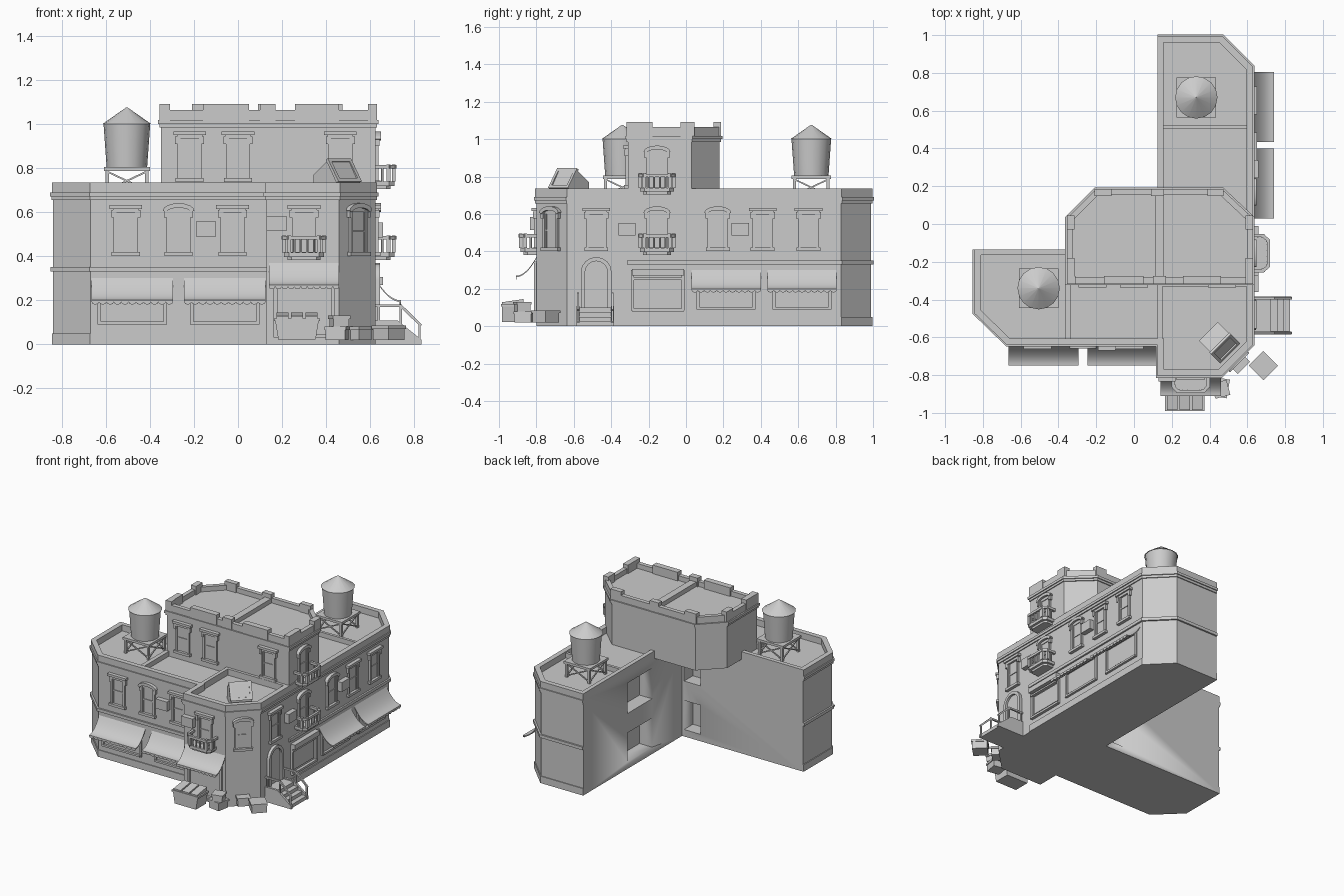
import bpy, bmesh
from math import sin, cos, pi, radians
from mathutils import Matrix, Vector

if "Cube" in bpy.data.objects:
    bpy.data.objects.remove(bpy.data.objects["Cube"])

GREY = bpy.data.materials.new("plain_grey")
GREY.use_nodes = True
GREY.diffuse_color = (0.6, 0.6, 0.6, 1)
GREY.node_tree.nodes["Principled BSDF"].inputs["Base Color"].default_value = (0.6, 0.6, 0.6, 1)


class Part:
    """Collects solids in a local frame: u along a wall, d outward from it, z up."""
    def __init__(self, name, x=0, y=0, angle=0, z=0):
        self.name, self.bm = name, bmesh.new()
        self.m = Matrix.Translation((x, y, z)) @ Matrix.Rotation(radians(angle), 4, 'Z')

    def slab(self, pts, vec):
        a = [self.bm.verts.new(self.m @ Vector(p)) for p in pts]
        b = [self.bm.verts.new(self.m @ (Vector(p) + Vector(vec))) for p in pts]
        self.bm.faces.new(a)
        self.bm.faces.new(b[::-1])
        for i in range(len(a)):
            j = (i + 1) % len(a)
            self.bm.faces.new((a[i], b[i], b[j], a[j]))

    def box(self, u0, u1, d0, d1, z0, z1):
        self.slab([(u0, -d0, z0), (u1, -d0, z0), (u1, -d1, z0), (u0, -d1, z0)], (0, 0, z1 - z0))

    def flat(self, pts, z0, z1):
        self.slab([(x, y, z0) for x, y in pts], (0, 0, z1 - z0))

    def upright(self, pts, d0, d1):
        self.slab([(u, -d0, z) for u, z in pts], (0, d0 - d1, 0))

    def side(self, pts, u0, u1):
        self.slab([(u0, -d, z) for d, z in pts], (u1 - u0, 0, 0))

    def turned(self, r0, r1, z0, z1, n=16, u=0, d=0):
        mat = self.m @ Matrix.Translation((u, -d, (z0 + z1) / 2))
        bmesh.ops.create_cone(self.bm, cap_ends=True, segments=n, radius1=r0, radius2=r1,
                              depth=z1 - z0, matrix=mat)

    def rod(self, p, q, r):
        p, q = (Vector((a, -b, c)) for a, b, c in (p, q))
        turn = (q - p).to_track_quat('Z', 'Y').to_matrix().to_4x4()
        mat = self.m @ Matrix.Translation((p + q) / 2) @ turn @ Matrix.Rotation(pi / 4, 4, 'Z')
        bmesh.ops.create_cone(self.bm, cap_ends=True, segments=4, radius1=r * 1.4,
                              radius2=r * 1.4, depth=(q - p).length, matrix=mat)

    def done(self):
        bmesh.ops.recalc_face_normals(self.bm, faces=self.bm.faces)
        me = bpy.data.meshes.new(self.name)
        self.bm.to_mesh(me)
        self.bm.free()
        me.materials.append(GREY)
        me.shade_smooth()
        me.set_sharp_from_angle(angle=radians(30))
        ob = bpy.data.objects.new(self.name, me)
        bpy.context.collection.objects.link(ob)
        return ob


def offset(path, dist, closed=False):
    """Mitred outward offset of a counter-clockwise path."""
    n, out = len(path), []
    for i, p in enumerate(path):
        p, norms = Vector(p), []
        for a, b in ((i - 1, i), (i, i + 1)):
            if closed or (a >= 0 and b < n):
                e = (Vector(path[b % n]) - Vector(path[a % n])).normalized()
                norms.append(Vector((e.y, -e.x)))
        s = (norms[0] + norms[-1]).normalized()
        out.append(tuple(p + s * dist / s.dot(norms[0])))
    return out


def band(part, path, z0, z1, d):
    part.flat(list(path) + offset(path, d)[::-1], z0, z1)


def parapet(part, path, z0, z1, t):
    inner = offset(path, -t, True)
    for i in range(len(path)):
        j = (i + 1) % len(path)
        part.flat([path[i], path[j], inner[j], inner[i]], z0, z1)


# Main two-storey block
left = [(-.84, -.135), (-.84, -.47), (-.67, -.635), (.13, -.635)]
tower = [(.13, -.635), (.13, -.80), (.46, -.80), (.625, -.635), (.625, -.315)]
right = [(.625, -.315), (.625, .83), (.465, .99), (.125, .99)]
plan = left + tower[1:-1] + right[1:] + [(.125, -.135)]
p = Part("main_walls")
p.flat(plan, 0, .69)
walls = p.done()
p = Part("recess_cutter")
for z0, z1 in ((.05, .26), (.4, .62)):
    p.box(.05, .225, -.49, -.21, z0, z1)
    p.box(-.02, .11, .05, .235, z0, z1)
cutter = p.done()
cutter.hide_render = True
mod = walls.modifiers.new("rear_recesses", 'BOOLEAN')
mod.object, mod.operation, mod.solver = cutter, 'DIFFERENCE', 'EXACT'
bpy.context.view_layer.objects.active = walls
bpy.ops.object.modifier_apply(modifier=mod.name)
bpy.data.objects.remove(cutter)

p = Part("roof_parapet")
parapet(p, plan, .69, .735, .03)
p.box(-.365, -.335, .31, .62, .69, .725)
p.box(.125, .15, .31, .64, .69, .735)
p.box(.14, .61, .305, .33, .69, .735)
p.box(.14, .61, -.525, -.505, .69, .725)
p.done()
p = Part("wall_trim")
for path in (left, right):
    band(p, path, 0, .05, .006)
    band(p, path, .33, .352, .012)
for path in (left, tower, right):
    band(p, path, .655, .672, .007)
    band(p, path, .672, .69, .014)
    band(p, path, .69, .735, .006)
p.done()

# Third storey with stepped parapet
upper = [(-.35, .03), (-.35, -.31), (.625, -.31), (.625, .03), (.465, .18), (-.2, .18)]
p = Part("upper_walls")
p.flat(upper, .68, 1.03)
p.done()
p = Part("upper_trim")
p.flat(offset(upper, .007, True), .985, 1.0)
p.flat(offset(upper, .014, True), 1.0, 1.018)
parapet(p, offset(upper, .004, True), 1.018, 1.065, .03)
p.box(.11, .16, -.17, .30, 1.02, 1.062)
for u0, u1 in ((-.355, -.31), (-.16, .05), (.10, .17), (.26, .46), (.59, .63)):
    p.box(u0, u1, .275, .318, 1.018, 1.092)
for u0, u1 in ((-.21, -.12), (.09, .16), (.39, .475)):
    p.box(u0, u1, -.186, -.148, 1.018, 1.092)
for u0, u1 in ((-.356, -.315), (.59, .631)):
    p.box(u0, u1, .18, .318, 1.018, 1.092)
    p.box(u0, u1, -.045, .03, 1.018, 1.092)
p.done()


# Windows, each on its own wall frame
def arc(w, z, rise, n=8):
    return [(-w * cos(pi * i / n), z + rise * sin(pi * i / n)) for i in range(n + 1)]


def window(name, x, y, angle, z=.41, arched=False):
    p = Part(name, x, y, angle, z)
    p.box(-.042, .042, 0, .003, .01, .2)
    for s in (-1, 1):
        a, b = sorted((s * .055, s * .042))
        p.box(a, b, 0, .014, 0, .2)
        a, b = sorted((s * .042, s * .035))
        p.box(a, b, 0, .008, .01, .2)
        a, b = sorted((s * .066, s * .05))
        p.box(a, b, 0, .018, .165, .2)
    p.box(-.042, .042, 0, .008, .1, .108)
    p.box(-.064, .064, 0, .022, -.008, .01)
    if arched:
        p.upright(arc(.072, .197, .034) + arc(.055, .19, .02)[::-1], 0, .024)
        p.upright(arc(.055, .19, .02), 0, .008)
    else:
        p.box(-.058, .058, 0, .016, .188, .205)
        p.box(-.074, .074, 0, .026, .205, .222)
    p.done()


for x, a in ((-.51, False), (-.27, True), (-.025, False)):
    window("front_window", x, -.635, 0, arched=a)
for x in (-.22, 0, .465):
    window("upper_window", x, -.31, 0, .745)
for y, a in ((-.48, False), (-.155, True), (.17, True), (.41, False), (.655, False)):
    window("side_window", .625, y, 90, arched=a)
window("upper_side_window", .625, -.155, 90, .735, True)
window("tower_window", .30, -.80, 0)
window("corner_window", .5425, -.7175, 45, arched=True)


# Balconies
def balcony(x, y, angle, z):
    p = Part("balcony", x, y, angle, z)
    rim = [(-.1, 0), (-.1, -.065), (-.075, -.092), (.075, -.092), (.1, -.065), (.1, 0)]
    p.flat([(u * .75, v * .75) for u, v in rim], -.005, .01)
    p.flat([(u * .9, v * .93) for u, v in rim], .01, .03)
    band(p, [(u * .85, v * .85) for u, v in rim], .088, .105, .017)
    for u, v in rim[1:-1]:
        p.box(u * .9 - .009, u * .9 + .009, -v * .9 - .009, -v * .9 + .009, .03, .108)
    for u in (-.045, -.015, .015, .045):
        p.turned(.006, .006, .03, .09, 6, u, .083)
    for s in (-1, 1):
        p.turned(.006, .006, .03, .09, 6, s * .09, .03)
    p.done()


balcony(.30, -.80, 0, .387)
balcony(.625, -.155, 90, .387)
balcony(.625, -.155, 90, .71)

# Wall boxes between the windows
for x, y, ang, z in ((-.145, -.635, 0, .49), (.175, -.80, 0, .515),
                     (.625, -.315, 90, .485), (.625, .29, 90, .485)):
    p = Part("wall_box", x, y, ang, z)
    p.box(-.046, .046, 0, .035, 0, .068)
    p.done()


# Awnings with scalloped valances above shop windows
def shop(x, y, angle, w, top=.30, reach=.115, sill=.09):
    p = Part("awning", x, y, angle, top)
    curve = [(reach * t / 8, -.1 * (1 - (1 - t / 8) ** 2)) for t in range(9)]
    p.side(curve + [(d, z - .008) for d, z in curve[::-1]], -w, w)
    edge, n = [(-w, -.1), (w, -.1)], 11
    for i in range(n):
        c, r = w - (2 * i + 1) * w / n, w / n
        edge += [(c + r * cos(a * pi / 4), -.108 - .012 * sin(a * pi / 4)) for a in range(4)]
    p.upright(edge + [(-w, -.108)], reach - .005, reach)
    p.done()
    p = Part("shop_window", x, y, angle)
    a = w * .81
    p.box(-a, a, 0, .016, sill, sill + .014)
    p.box(-a, a, 0, .012, top - .04, top - .025)
    for s in (-1, 1):
        p.box(s * a - .008, s * a + .008, 0, .012, sill, top - .03)
    p.box(-a * .9, a * .9, 0, .004, sill + .025, top - .04)
    p.done()


shop(-.48, -.635, 0, .185)
shop(-.06, -.635, 0, .185)
shop(.30, -.80, 0, .16, .37, .11, .03)
shop(.625, .215, 90, .185)
shop(.625, .62, 90, .185)

# Shuttered shop front
p = Part("shutter", .625, -.15, 90)
for s in (-1, 1):
    p.box(s * .135 - .008, s * .135 + .008, 0, .014, .085, .3)
p.box(-.14, .14, 0, .035, .27, .305)
p.box(-.14, .14, 0, .02, .248, .26)
p.box(-.14, .14, 0, .02, .08, .095)
p.box(-.115, .115, 0, .006, .11, .24)
p.done()

# Arched door, steps and railings
p = Part("arched_door", .625, -.48, 90)
p.upright([(-.082, .1)] + arc(.082, .29, .08) + [(.082, .1), (.06, .1)]
          + arc(.06, .29, .058)[::-1] + [(-.06, .1)], 0, .02)
p.upright([(-.06, .1)] + arc(.06, .29, .058) + [(.06, .1)], 0, .005)
p.done()
p = Part("front_steps", .625, -.485, 90)
for i in range(4):
    p.box(-.085, .085, 0, .1 + .034 * i, .075 - .025 * i, .1 - .025 * i)
for s in (-1, 1):
    p.side([(0, 0), (0, .108), (.1, .108), (.21, .02), (.21, 0)], s * .092 - .008, s * .092 + .008)
    for d, z0, z1 in ((.015, .1, .175), (.115, .09, .175), (.2, .02, .09)):
        p.rod((s * .092, d, z0), (s * .092, d, z1), .005)
    p.rod((s * .092, 0, .175), (s * .092, .12, .175), .006)
    p.rod((s * .092, .115, .175), (s * .092, .207, .085), .006)
p.done()

# Water tanks on braced stands
for x, y in ((-.505, -.34), (.33, .67)):
    p = Part("water_tank", x, y)
    p.turned(.092, .106, .805, 1.0)
    p.turned(.112, .002, 1.0, 1.077)
    p.done()
    p = Part("tank_stand", x, y)
    p.box(-.105, .105, -.105, .105, .788, .805)
    for k in range(4):
        c, s = round(cos(k * pi / 2)), round(sin(k * pi / 2))
        a, b = (.09 * (c - s), .09 * (c + s)), (.09 * (c + s), .09 * (s - c))
        p.rod((*a, .69), (*a, .79), .008)
        p.rod((*a, .70), (*b, .785), .004)
        p.rod((*b, .70), (*a, .785), .004)
    p.done()

# Roof hatch turned toward the corner
p = Part("roof_hatch", .45, -.625, 45)
p.side([(-.08, .69), (-.08, .77), (.015, .838), (.075, .74), (.075, .69)], -.07, .07)
for u0, u1 in ((-.075, -.058), (.058, .075)):
    p.side([(.015, .845), (.085, .74), (.07, .735), (.005, .835)], u0, u1)
p.side([(.015, .845), (.025, .83), (.01, .825), (.003, .838)], -.075, .075)
p.side([(.075, .755), (.085, .74), (.07, .735), (.062, .75)], -.075, .075)
p.done()

# Dumpster and crates by the corner
p = Part("dumpster", .268, -.90)
p.upright([(-.085, .022), (.085, .022), (.1, .115), (-.1, .115)], -.03, .085)
p.box(-.105, .105, -.035, .09, .105, .118)
for u in (-.066, 0, .066):
    p.side([(-.03, .118), (-.03, .145), (.085, .128), (.085, .118)], u - .028, u + .028)
p.done()
for x, y, ang, r, z0, z1 in ((.45, -.865, -10, .045, .02, .08), (.46, -.875, 15, .036, .08, .13),
                             (.685, -.75, 45, .05, .02, .085), (.55, -.73, 45, .04, .02, .08)):
    p = Part("crate", x, y, ang)
    p.box(-r, r, -r, r, z0, z1 - .015)
    p.box(-r - .005, r + .005, -r - .005, r + .005, z1 - .015, z1)
    p.done()
